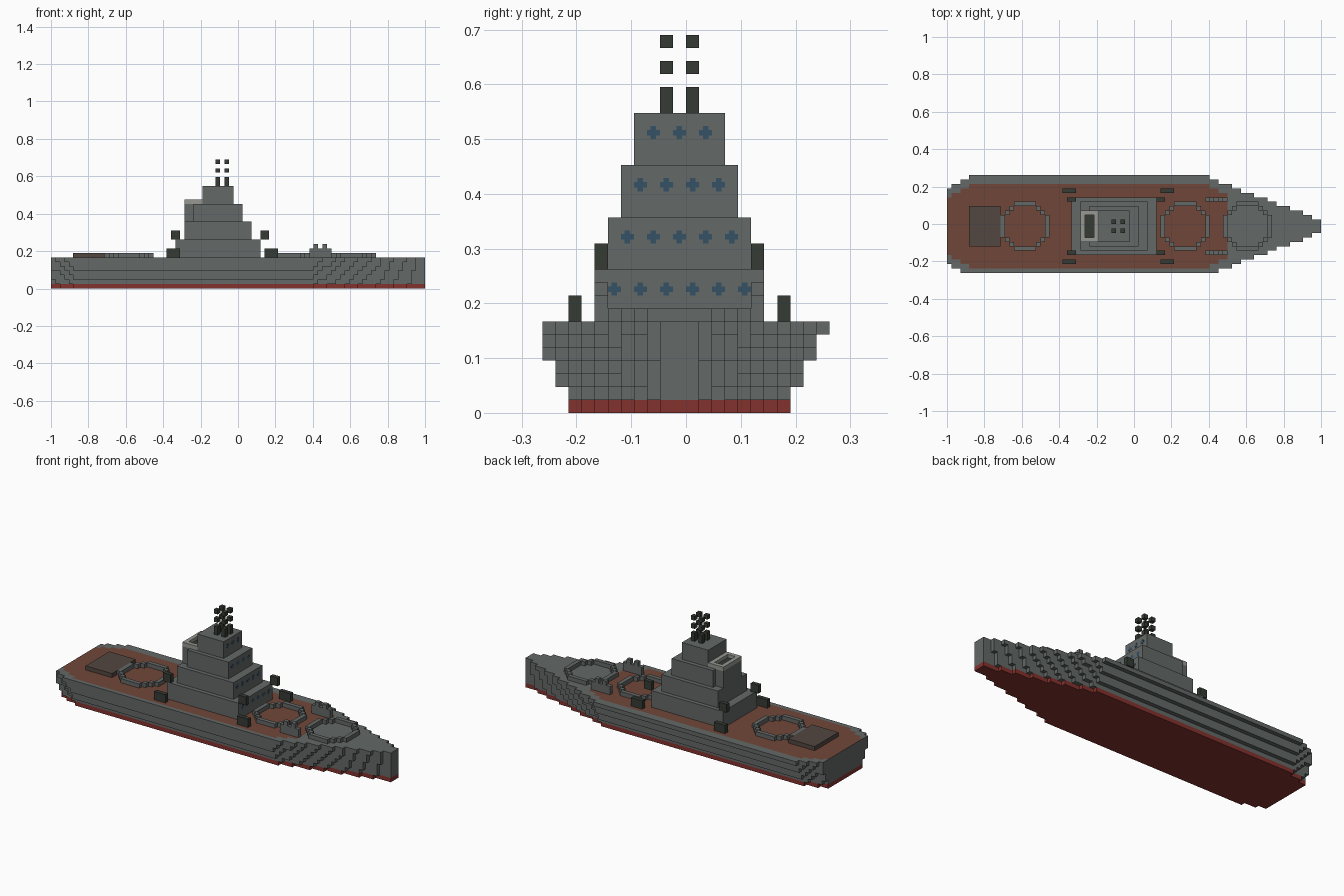
import bpy, bmesh, math
from mathutils import Vector

if "Cube" in bpy.data.objects:
    bpy.data.objects.remove(bpy.data.objects["Cube"], do_unlink=True)

V = 2 / 84  # edge length of one block


def material(name, rgb):
    m = bpy.data.materials.new(name)
    m.use_nodes = True
    m.diffuse_color = (*rgb, 1)
    bsdf = m.node_tree.nodes["Principled BSDF"]
    bsdf.inputs["Base Color"].default_value = (*rgb, 1)
    bsdf.inputs["Roughness"].default_value = 0.9
    return m


GREY = material("hull_grey", (0.125, 0.138, 0.135))
RED = material("keel_red", (0.23, 0.032, 0.026))
BROWN = material("deck_brown", (0.165, 0.062, 0.040))
DARK = material("gun_dark", (0.036, 0.043, 0.033))
LIGHT = material("funnel_light_grey", (0.31, 0.31, 0.29))
BLUE = material("window_blue", (0.034, 0.082, 0.130))
HATCH = material("hatch_brown_grey", (0.085, 0.062, 0.053))

# Outward directions and the corner loops of a unit block
SIDES = [
    ((1, 0, 0), [(1, 0, 0), (1, 1, 0), (1, 1, 1), (1, 0, 1)]),
    ((-1, 0, 0), [(0, 0, 0), (0, 0, 1), (0, 1, 1), (0, 1, 0)]),
    ((0, 1, 0), [(0, 1, 0), (0, 1, 1), (1, 1, 1), (1, 1, 0)]),
    ((0, -1, 0), [(0, 0, 0), (1, 0, 0), (1, 0, 1), (0, 0, 1)]),
    ((0, 0, 1), [(0, 0, 1), (1, 0, 1), (1, 1, 1), (0, 1, 1)]),
    ((0, 0, -1), [(0, 0, 0), (0, 1, 0), (1, 1, 0), (1, 0, 0)]),
]


def blocks(name, cells, mats, rule=None):
    """Skin a set of (column, offset from centreline, layer) blocks."""
    bm = bmesh.new()
    verts = {}

    def vert(p):
        if p not in verts:
            verts[p] = bm.verts.new((-1 + p[0] * V, (p[1] - 1) * V, p[2] * V))
        return verts[p]

    for c in sorted(cells):
        for n, loop in SIDES:
            if (c[0] + n[0], c[1] + n[1], c[2] + n[2]) in cells:
                continue
            f = bm.faces.new([vert((c[0] + q[0], c[1] + q[1], c[2] + q[2])) for q in loop])
            f.material_index = rule(c, n) if rule else 0
    bmesh.ops.dissolve_limit(bm, angle_limit=0.01, verts=bm.verts[:], edges=bm.edges[:],
                             delimit={'MATERIAL'})
    me = bpy.data.meshes.new(name)
    bm.to_mesh(me)
    bm.free()
    for m in mats:
        me.materials.append(m)
    ob = bpy.data.objects.new(name, me)
    bpy.context.collection.objects.link(ob)
    return ob


def span(i0, i1, d0, d1, k0, k1):
    """All blocks in inclusive ranges along length, width and height."""
    return {(i, d, k) for i in range(i0, i1 + 1) for d in range(d0, d1 + 1)
            for k in range(k0, k1 + 1)}


# Hull: flared sides, clipped stern corners and tapering bow
def half_width(i, k):
    full = 8 + 0.5 * k
    if i < 5:
        return full * (0.8 + 0.04 * i)
    if i > 58:
        return full * (1 - 0.9 * (i - 58) / 26)
    return full


hull = {(i, d, k) for k in range(7) for i in range(84) for d in range(-10, 12)
        if abs(d) <= half_width(i, k)}


def hull_colour(c, n):
    i, d, k = c
    if k == 0:
        return 1
    if k == 6 and n[2] == 1 and i < 63 and abs(d) <= half_width(i, 6) - 2:
        return 2
    return 0


blocks("hull", hull, [GREY, RED, BROWN], hull_colour)

# Superstructure: four stepped tiers
TIERS = [(28, 46, 6, 7), (30, 44, 5, 11), (32, 42, 4, 15), (34, 40, 3, 19)]
tower = set()
for i0, i1, w, k in TIERS:
    tower |= span(i0, i1, -w, w, k, k + 3)
tower |= span(30, 33, -3, 3, 15, 18)  # funnel trunk
blocks("superstructure", tower, [GREY])

# Funnel rim and its dark opening
blocks("funnel_rim", span(30, 33, -3, 3, 19, 19) - span(31, 32, -2, 2, 19, 19), [LIGHT])
opening = blocks("funnel_opening", span(31, 32, -2, 2, 19, 19), [DARK])
for v in opening.data.vertices:
    if v.co.z > 19.5 * V:
        v.co.z = 19.2 * V


# Windows: thin cross plates on the forward face of each tier
def plate(bm, x, y, z, sy, sz):
    g = bmesh.ops.create_cube(bm, size=1)
    for v in g["verts"]:
        v.co = Vector((x + v.co.x * 0.002, y + v.co.y * sy, z + v.co.z * sz))


bm = bmesh.new()
for (i0, i1, w, k), offsets in zip(TIERS, [(-5, -3, -1, 1, 3, 5), (-4, -2, 0, 2, 4),
                                           (-3, -1, 1, 3), (-2, 0, 2)]):
    x = -1 + (i1 + 1) * V
    for d in offsets:
        y, z = (d - 0.5) * V, (k + 2.5) * V
        plate(bm, x, y, z, V, V * 0.42)
        for s in (-1, 1):
            plate(bm, x, y, z + s * V * 0.355, V * 0.42, V * 0.29)
me = bpy.data.meshes.new("windows")
bm.to_mesh(me)
bm.free()
me.materials.append(BLUE)
bpy.context.collection.objects.link(bpy.data.objects.new("windows", me))

# Mast posts with separate stacked blocks above
masts = set()
for i in (37, 39):
    for d in (-1, 1):
        for k in (23, 24, 26, 28):
            masts.add((i, d, k))
blocks("masts", masts, [DARK])

# Side guns, upper and lower, mirrored across the centreline
for side, s in (("left", 1), ("right", -1)):
    for end, up, low in (("aft", 27, 26), ("fore", 47, 48)):
        blocks(f"upper_gun_{end}_{side}", span(up, up + 1, 6 * s, 6 * s, 11, 12), [DARK])
        blocks(f"lower_gun_{end}_{side}", span(low, low + 2, 8 * s, 8 * s, 7, 8), [DARK])

# Turret rings on the deck
for name, ci in (("aft", 17), ("middle", 53), ("fore", 67)):
    ring = {(ci + a, b, 7) for a in range(-5, 6) for b in range(-5, 6)
            if round(math.hypot(a, b)) == 5}
    blocks(f"turret_ring_{name}", ring, [GREY])

# Paired gun mounts between the forward rings
for side, d in (("left", 6), ("right", -6)):
    mount = span(58, 62, d, d, 7, 8) | {(59, d, 9), (61, d, 9)}
    blocks(f"gun_mount_{side}", mount, [GREY])

# Aft deck hatch
blocks("aft_hatch", span(5, 11, -4, 4, 7, 7), [HATCH])
